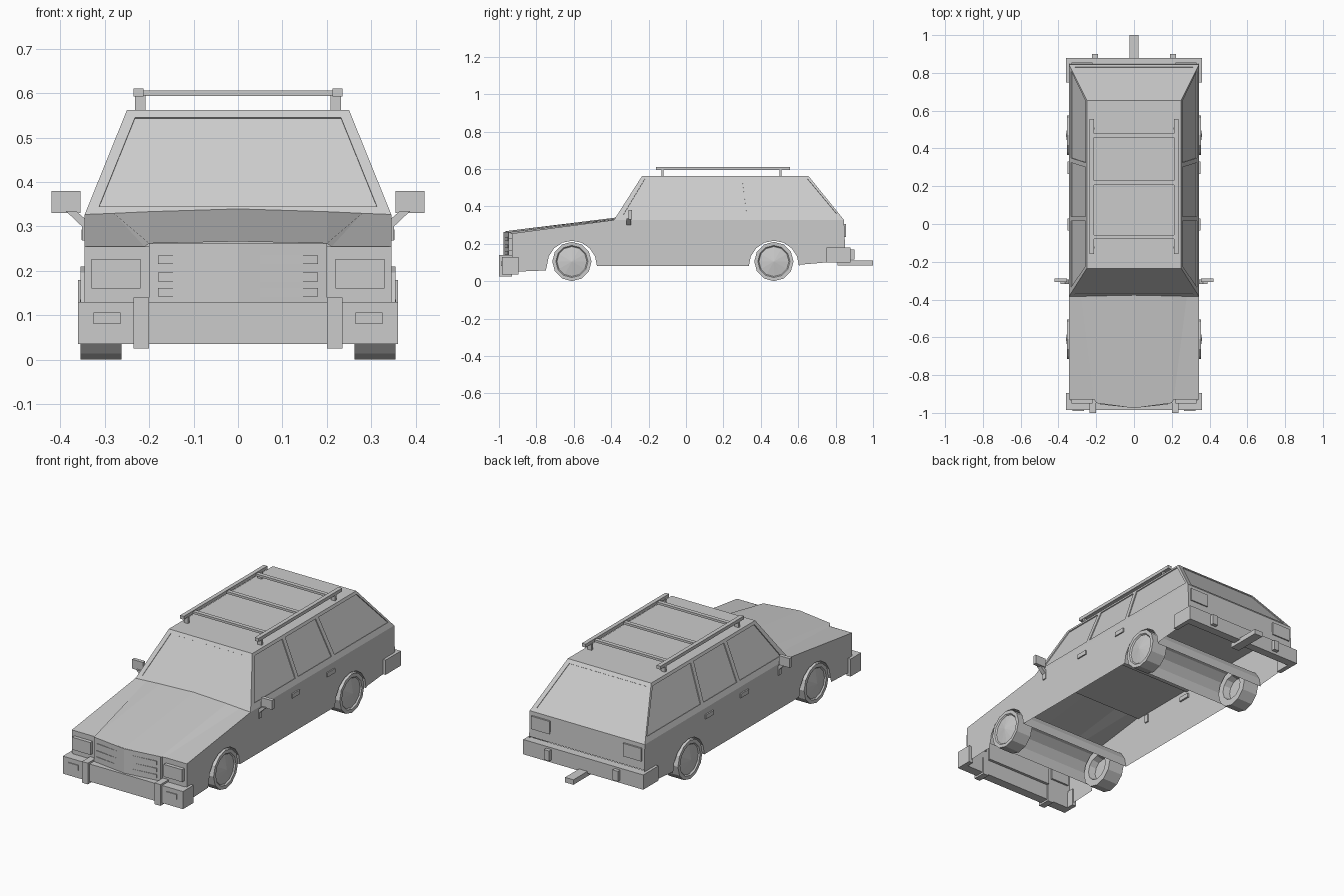
import bpy, bmesh, math
from mathutils import Vector, Matrix

if "Cube" in bpy.data.objects:
    bpy.data.objects.remove(bpy.data.objects["Cube"])

W, BELT, ROOF, WT = 0.345, 0.327, 0.562, 0.25
Y0, Y1, R0, R1 = -0.385, 0.845, -0.235, 0.655


def finish(bm, name):
    bmesh.ops.remove_doubles(bm, verts=bm.verts, dist=1e-4)
    bmesh.ops.recalc_face_normals(bm, faces=bm.faces)
    me = bpy.data.meshes.new(name)
    bm.to_mesh(me)
    bm.free()
    ob = bpy.data.objects.new(name, me)
    bpy.context.collection.objects.link(ob)
    return ob


def face(bm, pts):
    return bm.faces.new([bm.verts.new(p) for p in pts])


def add_box(bm, x, y, z):
    c = [(a + b) / 2 for a, b in (x, y, z)]
    s = [abs(b - a) for a, b in (x, y, z)]
    m = Matrix.Translation(c) @ Matrix.Diagonal((*s, 1))
    bmesh.ops.create_cube(bm, size=1, matrix=m)


def boxes(name, items, mirror=False):
    bm = bmesh.new()
    for x, y, z in items:
        add_box(bm, x, y, z)
        if mirror:
            add_box(bm, (-x[1], -x[0]), y, z)
    return finish(bm, name)


def prism(bm, pts, offset):
    f = face(bm, pts)
    r = bmesh.ops.extrude_face_region(bm, geom=[f], use_keep_orig=True)
    vs = [v for v in r['geom'] if isinstance(v, bmesh.types.BMVert)]
    bmesh.ops.translate(bm, verts=vs, vec=offset)


def framed(bm, o, wins, inward, depth=0.005):
    """Flat panel with a row of recessed windows; corners run bl, br, tr, tl."""
    d = (Vector(o[1]) - Vector(o[0])).cross(Vector(o[3]) - Vector(o[0])).normalized()
    d *= depth if d.dot(Vector(inward)) > 0 else -depth
    low = [p for w in wins for p in w[:2]]
    top = [p for w in wins for p in (w[3], w[2])]
    face(bm, [o[0], o[1]] + low[::-1])
    face(bm, [o[3], o[2]] + top[::-1])
    face(bm, [o[0], wins[0][0], wins[0][3], o[3]])
    face(bm, [wins[-1][1], o[1], o[2], wins[-1][2]])
    for a, b in zip(wins, wins[1:]):
        face(bm, [a[1], b[0], b[3], a[2]])
    for w in wins:
        g = [tuple(Vector(p) + d) for p in w]
        face(bm, g)
        for i in range(4):
            j = (i + 1) % 4
            face(bm, [w[i], w[j], g[j], g[i]])


# Lower body: hollow shell open below, with wheel tunnels right across
def arch(cy):
    return [(cy + 0.134 * math.cos(math.pi * i / 8), 0.08 + 0.136 * math.sin(math.pi * i / 8))
            for i in range(9)]


bm = bmesh.new()
rear, front = arch(0.47), arch(-0.61)
profile = ([(-0.93, 0.255), (Y0, BELT), (Y1, BELT), (0.85, 0.19), (0.84, 0.11), (0.75, 0.10), (0.61, 0.088)]
           + rear + front + [(-0.75, 0.057), (-0.93, 0.05)])
for s in (-1, 1):
    face(bm, [(s * W, y, z) for y, z in profile])
strips = [profile[2:4], rear, front, [(-0.93, 0.12), profile[0]]]
for st in strips:
    for (ya, za), (yb, zb) in zip(st, st[1:]):
        face(bm, [(-W, ya, za), (W, ya, za), (W, yb, zb), (-W, yb, zb)])
finish(bm, "lower_body")

# Cabin underside at belt height, with cross ribs
boxes("cabin_underside", [((-0.343, 0.343), (Y0 + 0.01, Y1 - 0.005), (BELT - 0.008, BELT - 0.002))])
boxes("cross_ribs", [((-0.34, 0.34), (y - 0.012, y + 0.012), (0.305, 0.32)) for y in (0.028, 0.33)])

# Bonnet with a raised, pointed centre
bm = bmesh.new()
nose = [(0, -0.975, 0.266), (0.2, -0.948, 0.262), (0.21, -0.93, 0.254), (W, -0.93, 0.255)]
back = [(0, -0.365, 0.341), (0.2, -0.375, 0.334), (0.28, -0.38, 0.330), (W, Y0, BELT)]
for s in (-1, 1):
    n, b = [[(s * x, y, z) for x, y, z in row] for row in (nose, back)]
    for i in range(3):
        face(bm, [n[i], n[i + 1], b[i + 1], b[i]])
finish(bm, "bonnet")

# Cabin: roof and four framed window panels
bm = bmesh.new()


def side_x(z):
    return W + (WT - W) * (z - BELT) / (ROOF - BELT)


def lean(z, a, b):
    return a + (b - a) * (z - BELT) / (ROOF - BELT)


face(bm, [(-WT, R0, ROOF), (WT, R0, ROOF), (WT, R1, ROOF), (-WT, R1, ROOF)])
zb, zt = 0.355, 0.547
side_windows = [(-0.335, 0.015, 0.015, -0.22), (0.04, 0.325, 0.30, 0.04), (0.35, 0.81, 0.65, 0.325)]
for s in (-1, 1):
    outer = [(s * W, Y0, BELT), (s * W, Y1, BELT), (s * WT, R1, ROOF), (s * WT, R0, ROOF)]
    wins = [[(s * side_x(z), y, z) for y, z in zip(w, (zb, zb, zt, zt))] for w in side_windows]
    framed(bm, outer, wins, (-s, 0, 0))
for a, b, inward in ((Y0, R0, 1), (Y1, R1, -1)):
    outer = [(-W, a, BELT), (W, a, BELT), (WT, b, ROOF), (-WT, b, ROOF)]
    win = [(sx * (side_x(z) - 0.025), lean(z, a, b), z)
           for sx, z in ((-1, 0.345), (1, 0.345), (1, 0.545), (-1, 0.545))]
    framed(bm, outer, [win], (0, inward, 0), 0.003)
finish(bm, "cabin")

# Pointed grille with slats following its two faces
bm = bmesh.new()
prism(bm, [(-0.2, -0.92, 0.12), (-0.2, -0.948, 0.12), (0, -0.975, 0.12),
           (0.2, -0.948, 0.12), (0.2, -0.92, 0.12)], (0, 0, 0.142))
finish(bm, "grille")
bm = bmesh.new()
for s in (-1, 1):
    for z in (0.142, 0.176, 0.215):
        prism(bm, [(s * 0.05, -0.969, z), (s * 0.18, -0.955, z),
                   (s * 0.18, -0.94, z), (s * 0.05, -0.94, z)], (0, 0, 0.02))
finish(bm, "grille_slats")

# Lamps
boxes("headlights", [((0.22, 0.33), (-0.95, -0.92), (0.16, 0.227))], True)
boxes("tail_lights", [((0.22, 0.33), (0.83, 0.855), (0.235, 0.305))], True)
boxes("bumper_indicators", [((0.265, 0.325), (-0.99, -0.97), (0.08, 0.106))], True)

# Bumpers with wrapped ends and overriders
boxes("front_bumper", [((-0.36, 0.36), (-0.985, -0.935), (0.035, 0.13))])
boxes("front_bumper_ends", [((0.335, 0.36), (-0.985, -0.895), (0.035, 0.13))], True)
boxes("front_overriders", [((0.2, 0.235), (-1.0, -0.93), (0.025, 0.14))], True)
boxes("rear_bumper", [((-0.36, 0.36), (0.835, 0.88), (0.10, 0.18))])
boxes("rear_bumper_ends", [((0.335, 0.36), (0.75, 0.88), (0.10, 0.18))], True)
boxes("rear_overriders", [((0.19, 0.222), (0.86, 0.90), (0.115, 0.17))], True)
boxes("tow_bar", [((-0.025, 0.025), (0.81, 1.0), (0.083, 0.11))])

# Door handles
boxes("door_handles", [((0.335, 0.352), (y, y + 0.065), (0.27, 0.293)) for y in (-0.035, 0.265)], True)

# Door mirrors on cranked arms
boxes("mirror_heads", [((0.355, 0.42), (-0.308, -0.288), (0.33, 0.38))], True)
bm = bmesh.new()
for s in (-1, 1):
    prism(bm, [(s * x, -0.318, z) for x, z in ((0.338, 0.268), (0.351, 0.268), (0.351, 0.3),
                                               (0.388, 0.335), (0.365, 0.335), (0.338, 0.312))],
          (0, 0.024, 0))
finish(bm, "mirror_arms")

# Roof rack
boxes("rack_rails", [((0.213, 0.235), (-0.16, 0.555), (0.593, 0.611))], True)
boxes("rack_feet", [((0.208, 0.232), (y - 0.006, y + 0.006), (0.56, 0.596)) for y in (-0.125, 0.505)], True)
boxes("rack_crossbars", [((-0.22, 0.22), (y - 0.011, y + 0.011), (0.594, 0.606)) for y in (-0.068, 0.218, 0.468)])

# Wheels: twelve-sided lathe with recessed inner face and domed hub
section = [(0, 0.30), (0.06, 0.30), (0.068, 0.262), (0.105, 0.262), (0.105, 0.354),
           (0.086, 0.354), (0.08, 0.347), (0, 0.36)]
for label, cy in (("front", -0.61), ("rear", 0.47)):
    for side, s in (("left", 1), ("right", -1)):
        bm = bmesh.new()
        vs = [bm.verts.new((s * x, cy, 0.105 + r)) for r, x in section]
        es = [bm.edges.new(p) for p in zip(vs, vs[1:])]
        bmesh.ops.spin(bm, geom=vs + es, cent=(0, cy, 0.105), axis=(1, 0, 0),
                       angle=math.tau, steps=12, use_merge=True)
        finish(bm, f"{label}_{side}_wheel")
